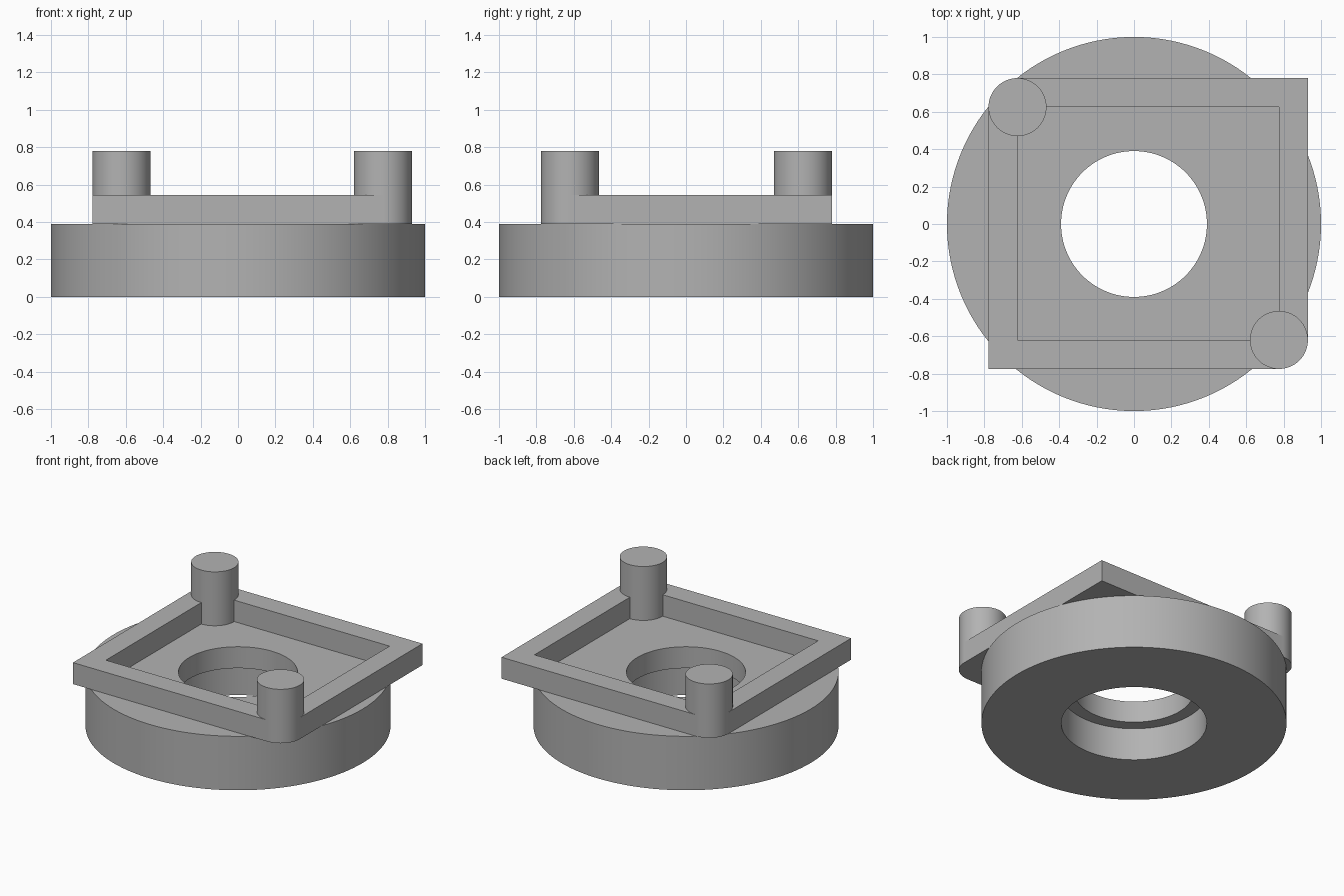
import bpy, bmesh, math

cube = bpy.data.objects.get("Cube")
if cube:
    bpy.data.objects.remove(cube, do_unlink=True)

# Single plain grey
grey = bpy.data.materials.new("plain grey")
grey.use_nodes = True
colour = (0.45, 0.45, 0.45, 1)
grey.diffuse_color = colour
grey.node_tree.nodes["Principled BSDF"].inputs["Base Color"].default_value = colour

BASE_TOP, FRAME_TOP, PIN_TOP = 0.39, 0.545, 0.78
PIN_R = 0.155
LEFT, RIGHT, FRONT, BACK = -0.623, 0.775, -0.62, 0.625


def finish(name, bm):
    bmesh.ops.recalc_face_normals(bm, faces=bm.faces)
    mesh = bpy.data.meshes.new(name)
    bm.to_mesh(mesh)
    bm.free()
    mesh.materials.append(grey)
    obj = bpy.data.objects.new(name, mesh)
    bpy.context.collection.objects.link(obj)
    bpy.ops.object.select_all(action="DESELECT")
    obj.select_set(True)
    bpy.context.view_layer.objects.active = obj
    bpy.ops.object.shade_smooth_by_angle(angle=math.radians(30))
    return obj


def lathe(name, profile, segments):
    """Spin a closed (radius, height) profile around z."""
    bm = bmesh.new()
    rings = []
    for i in range(segments):
        a = 2 * math.pi * i / segments
        rings.append([bm.verts.new((r * math.cos(a), r * math.sin(a), z)) for r, z in profile])
    n = len(profile)
    for i in range(segments):
        a, b = rings[i], rings[(i + 1) % segments]
        for j in range(n):
            k = (j + 1) % n
            bm.faces.new((a[j], b[j], b[k], a[k]))
    return finish(name, bm)


def prism(name, outline, z0, z1):
    """Extrude a flat outline upwards."""
    bm = bmesh.new()
    face = bm.faces.new([bm.verts.new((x, y, z0)) for x, y in outline])
    top = bmesh.ops.extrude_face_region(bm, geom=[face])["geom"]
    verts = [v for v in top if isinstance(v, bmesh.types.BMVert)]
    bmesh.ops.translate(bm, verts=verts, vec=(0, 0, z1 - z0))
    return finish(name, bm)


# Round base with a stepped bore, wider underneath
lathe("round_base", [(1, 0), (1, BASE_TOP), (0.39, BASE_TOP), (0.39, 0.235),
                     (0.477, 0.235), (0.477, 0)], 128)

# Raised square frame: two L-shaped halves that meet at the pins
for name, cx, cy, ex, ey, s in (("frame_back_half", RIGHT, BACK, LEFT, FRONT, 1),
                                ("frame_front_half", LEFT, FRONT, RIGHT, BACK, -1)):
    ox, oy = cx + s * PIN_R, cy + s * PIN_R
    prism(name, [(ex, cy), (ex, oy), (ox, oy), (ox, ey), (cx, ey), (cx, cy)],
          BASE_TOP, FRAME_TOP)

# Round pins on two opposite corners
for name, x, y in (("back_pin", LEFT, BACK), ("front_pin", RIGHT, FRONT)):
    circle = [(x + PIN_R * math.cos(math.tau * i / 64), y + PIN_R * math.sin(math.tau * i / 64))
              for i in range(64)]
    prism(name, circle, BASE_TOP, PIN_TOP)
